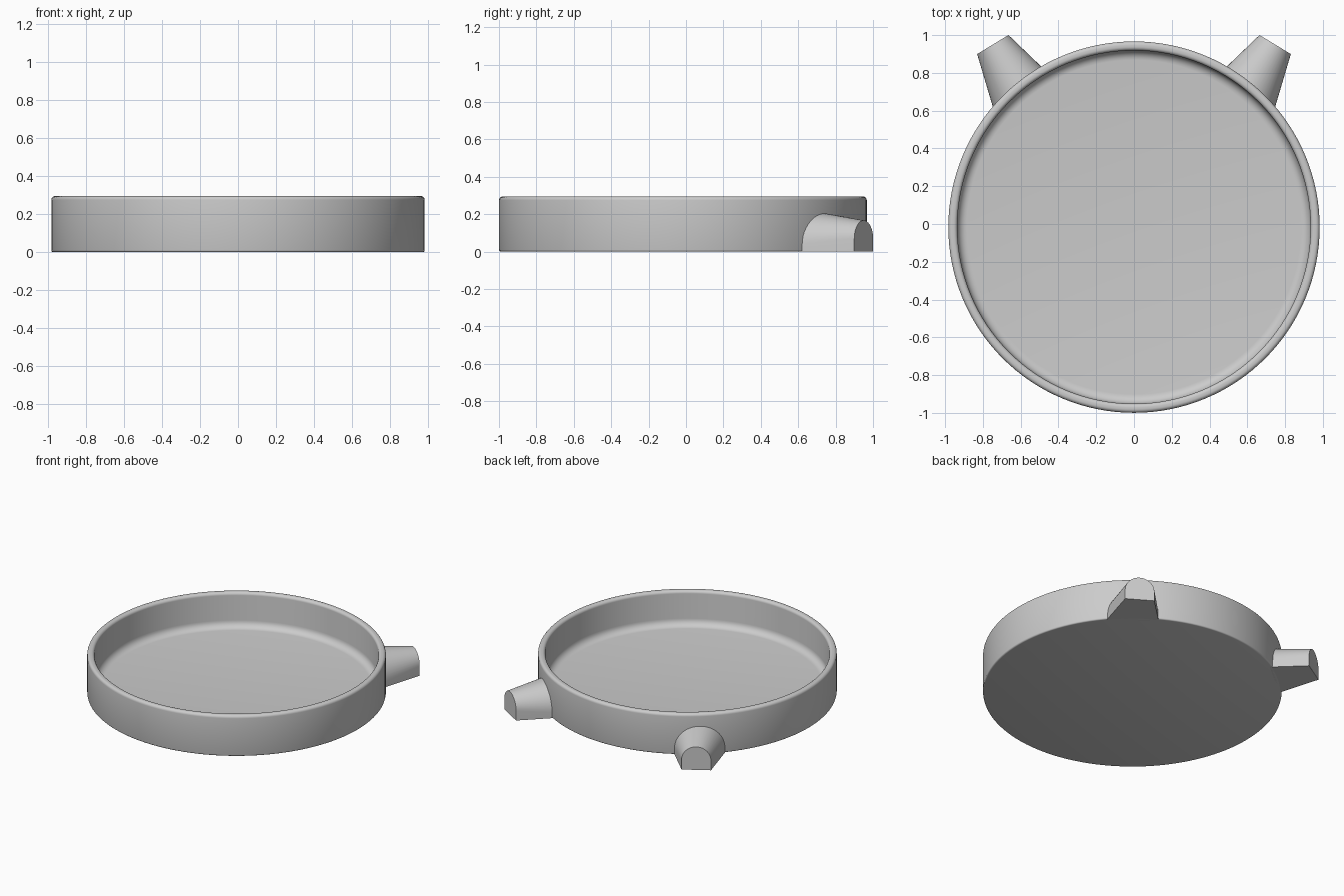
import bpy, bmesh, math
from mathutils import Vector

if "Cube" in bpy.data.objects:
    bpy.data.objects.remove(bpy.data.objects["Cube"], do_unlink=True)

CENTRE_Y = -0.0165
RADIUS = 0.983
INNER = 0.935
HEIGHT = 0.295
FLOOR = 0.045

grey = bpy.data.materials.new("light grey")
grey.use_nodes = True
grey.diffuse_color = (0.6, 0.6, 0.6, 1)
grey.node_tree.nodes["Principled BSDF"].inputs["Base Color"].default_value = grey.diffuse_color


def finish(bm, name, angle):
    bmesh.ops.recalc_face_normals(bm, faces=bm.faces)
    mesh = bpy.data.meshes.new(name)
    bm.to_mesh(mesh)
    bm.free()
    mesh.materials.append(grey)
    obj = bpy.data.objects.new(name, mesh)
    bpy.context.collection.objects.link(obj)
    bpy.ops.object.select_all(action='DESELECT')
    obj.select_set(True)
    bpy.context.view_layer.objects.active = obj
    bpy.ops.object.shade_smooth_by_angle(angle=math.radians(angle))
    return obj


def fillet(r, z, radius, start, end, steps=6):
    """Arc points in the (r, z) profile plane."""
    angles = [math.radians(start + (end - start) * i / steps) for i in range(steps + 1)]
    return [(r + radius * math.cos(a), z + radius * math.sin(a)) for a in angles]


# Round dish: one turned profile with rounded rim and inner corner
def build_dish(segments=128):
    edge, rim, corner = 0.01, 0.02, 0.05
    profile = (fillet(RADIUS - edge, edge, edge, -90, 0, 3)
               + fillet(RADIUS - rim, HEIGHT - rim, rim, 0, 90)
               + fillet(INNER + rim, HEIGHT - rim, rim, 90, 180)
               + fillet(INNER - corner, FLOOR + corner, corner, 0, -90))
    bm = bmesh.new()
    rings = []
    for r, z in profile:
        rings.append([bm.verts.new((r * math.cos(a), r * math.sin(a) + CENTRE_Y, z))
                      for a in (math.tau * i / segments for i in range(segments))])
    for low, high in zip(rings, rings[1:]):
        for i in range(segments):
            j = (i + 1) % segments
            bm.faces.new((low[i], low[j], high[j], high[i]))
    bm.faces.new(rings[0])
    bm.faces.new(rings[-1])
    finish(bm, "dish", 35)


# Tapered foot: arched section narrowing outward, ending inside the dish wall
def build_foot(side, name, steps=24):
    axis = Vector((side * 0.52, 0.854, 0)).normalized()
    across = Vector((axis.y, -axis.x, 0))
    tip_centre = Vector((side * 0.7475, 0.95, 0))
    length = 0.246

    def arch(distance, radius, spring):
        centre = tip_centre - axis * distance
        points = [centre + across * radius]
        for i in range(steps + 1):
            a = math.pi * i / steps
            points.append(centre + across * radius * math.cos(a)
                          + Vector((0, 0, spring + radius * math.sin(a))))
        points.append(centre - across * radius)
        return points

    def to_wall(outer, inner):
        low, high = 0.0, 2.0
        for _ in range(30):
            mid = (low + high) / 2
            p = outer.lerp(inner, mid)
            if math.hypot(p.x, p.y - CENTRE_Y) > 0.965:
                low = mid
            else:
                high = mid
        return outer.lerp(inner, low)

    tip = arch(0, 0.097, 0.07)
    base = [to_wall(p, q) for p, q in zip(tip, arch(length, 0.162, 0.043))]
    bm = bmesh.new()
    outer = [bm.verts.new(p) for p in tip]
    inner = [bm.verts.new(p) for p in base]
    for i in range(len(outer)):
        j = (i + 1) % len(outer)
        bm.faces.new((outer[i], outer[j], inner[j], inner[i]))
    bm.faces.new(outer)
    bm.faces.new(inner)
    finish(bm, name, 35)


build_dish()
build_foot(1, "left_foot")
build_foot(-1, "right_foot")
